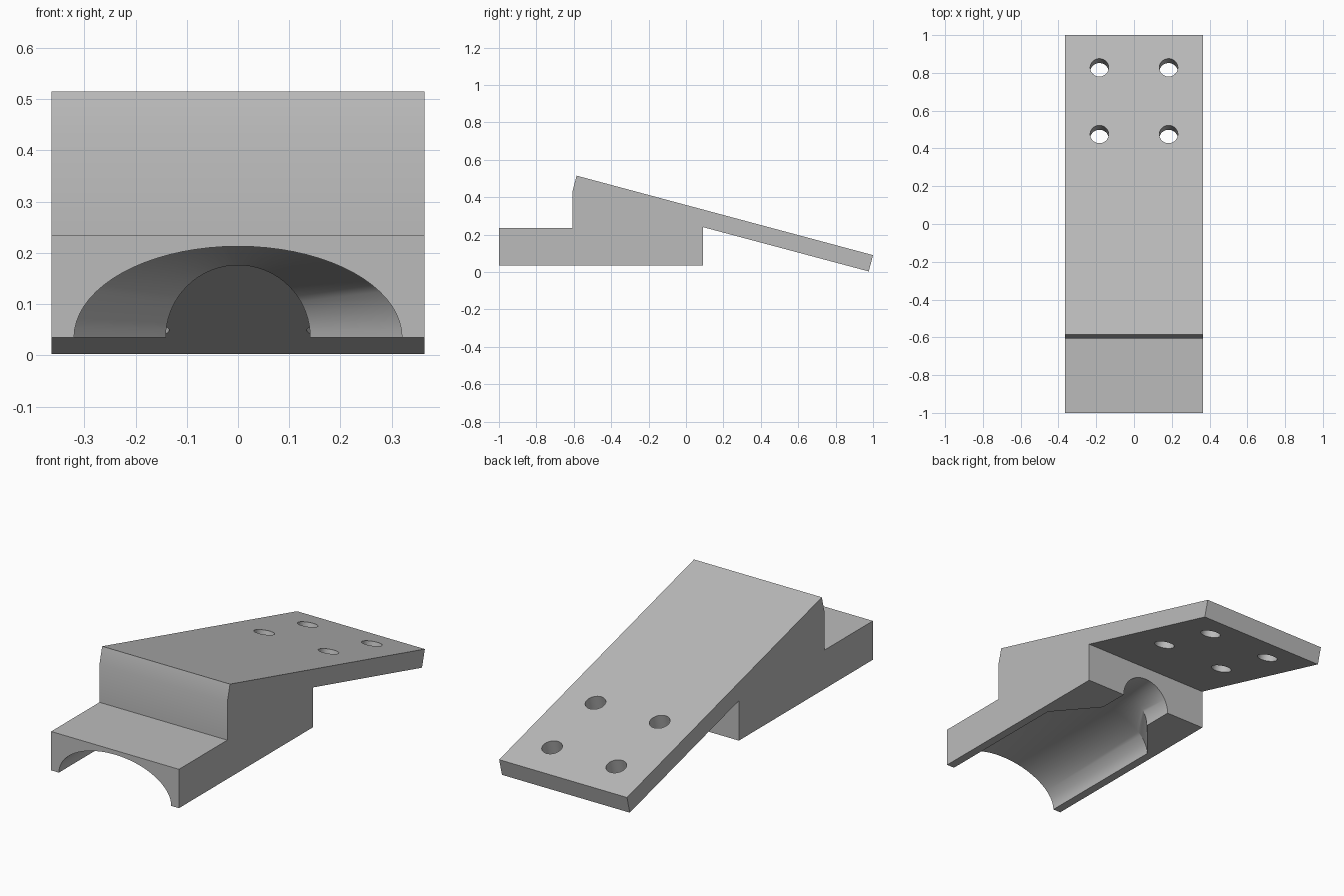
import bpy, bmesh, math
from mathutils import Matrix, Vector

cube = bpy.data.objects.get("Cube")
if cube:
    bpy.data.objects.remove(cube, do_unlink=True)

HALF_WIDTH = 0.364
BASE_Z = 0.035
TILT = math.radians(15)

grey = bpy.data.materials.new("light grey")
grey.use_nodes = True
grey.diffuse_color = (0.5, 0.5, 0.5, 1)
grey.node_tree.nodes["Principled BSDF"].inputs["Base Color"].default_value = (0.5, 0.5, 0.5, 1)


def finish(name, bm):
    bmesh.ops.recalc_face_normals(bm, faces=bm.faces)
    mesh = bpy.data.meshes.new(name)
    bm.to_mesh(mesh)
    bm.free()
    mesh.materials.append(grey)
    obj = bpy.data.objects.new(name, mesh)
    bpy.context.collection.objects.link(obj)
    return obj


def loft(name, rings):
    """Skin closed rings of equal length and cap both ends."""
    bm = bmesh.new()
    loops = [[bm.verts.new(p) for p in ring] for ring in rings]
    n = len(loops[0])
    for a, b in zip(loops, loops[1:]):
        for i in range(n):
            j = (i + 1) % n
            bm.faces.new((a[i], a[j], b[j], b[i]))
    bm.faces.new(loops[0])
    bm.faces.new(loops[-1])
    return finish(name, bm)


def oval(y, rx, rz, n=72):
    angles = [2 * math.pi * i / n for i in range(n)]
    return [(rx * math.cos(a), y, BASE_Z + rz * math.sin(a)) for a in angles]


# Stepped block with the sloping mounting plate, one side profile (y, z)
profile = [(-1, BASE_Z), (-1, 0.235), (-0.607, 0.235), (-0.607, 0.43),
           (-0.585, 0.515), (1, 0.09), (0.977, 0.003), (0.09, 0.24), (0.09, BASE_Z)]
bracket = loft("wedge_bracket", [[(x, y, z) for y, z in profile]
                                 for x in (-HALF_WIDTH, HALF_WIDTH)])

# Wide oval channel tapering into a round neck
cutters = [loft("channel_cutter", [oval(-1.1, 0.32, 0.178), oval(-0.28, 0.32, 0.178),
                                   oval(-0.07, 0.141, 0.141), oval(0.2, 0.141, 0.141)])]

# Four screw holes square to the sloping plate
for x in (-0.183, 0.183):
    for y in (0.475, 0.828):
        z = 0.515 - (y + 0.585) * math.tan(TILT)
        place = Matrix.Translation(Vector((x, y, z))) @ Matrix.Rotation(-TILT, 4, 'X')
        bm = bmesh.new()
        bmesh.ops.create_cone(bm, cap_ends=True, segments=48, radius1=0.049,
                              radius2=0.049, depth=0.4, matrix=place)
        cutters.append(finish("screw_hole_cutter", bm))

# Cut the openings, then smooth the curved walls
bpy.context.view_layer.objects.active = bracket
for cutter in cutters:
    cutter.hide_render = True
    mod = bracket.modifiers.new("cut", 'BOOLEAN')
    mod.operation = 'DIFFERENCE'
    mod.solver = 'EXACT'
    mod.object = cutter
    bpy.ops.object.modifier_apply(modifier=mod.name)
for cutter in cutters:
    bpy.data.objects.remove(cutter, do_unlink=True)

bpy.ops.object.select_all(action='DESELECT')
bracket.select_set(True)
bpy.ops.object.shade_smooth_by_angle(angle=math.radians(30))
